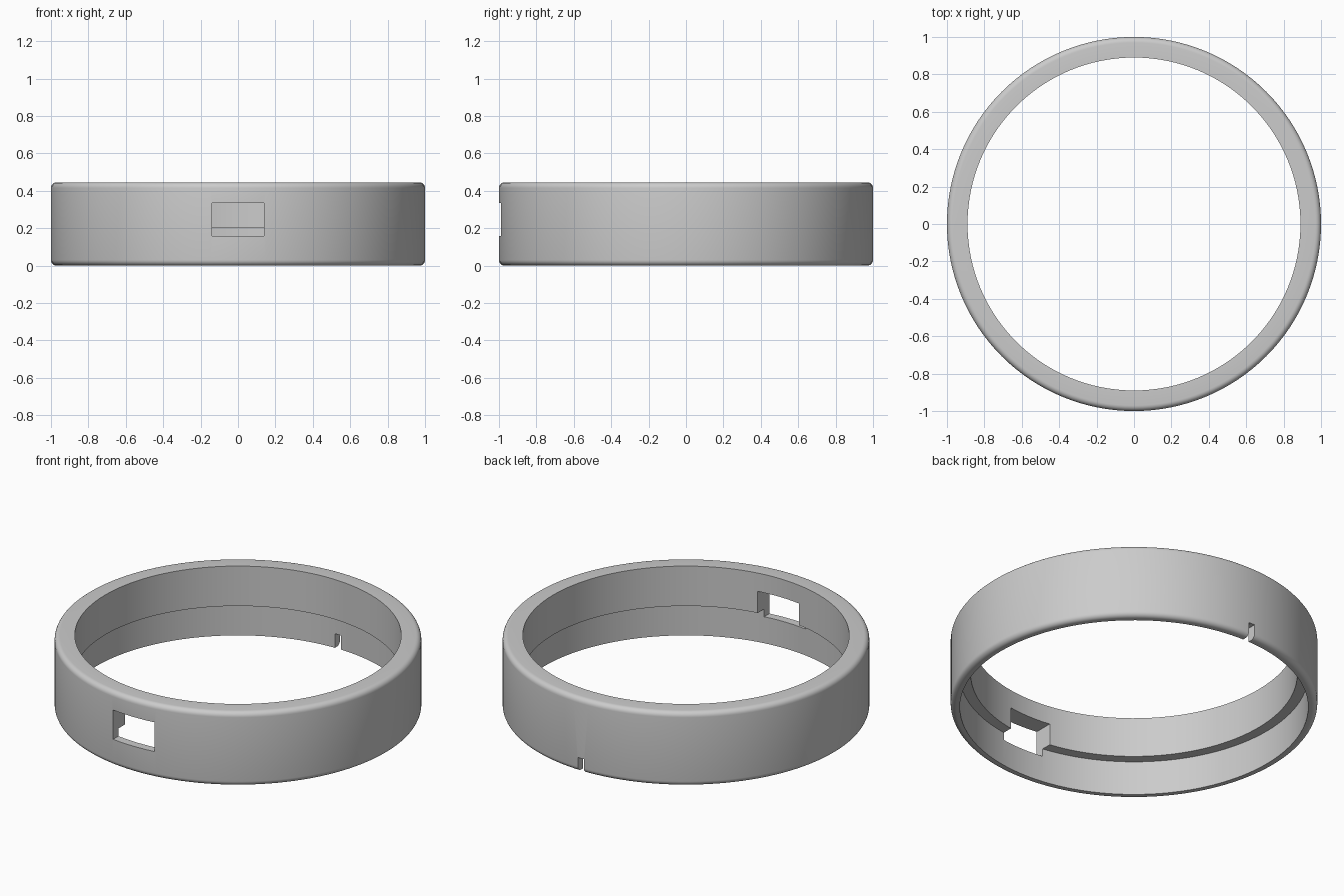
import bpy, bmesh, math
from mathutils import Matrix, Vector

cube = bpy.data.objects.get("Cube")
if cube:
    bpy.data.objects.remove(cube, do_unlink=True)

HEIGHT, OUTER, BORE, LOWER_BORE, LEDGE_Z, ROUND = 0.445, 1.0, 0.89, 0.95, 0.205, 0.03
SEGMENTS = 128

grey = bpy.data.materials.new("plain_grey")
grey.use_nodes = True
colour = (0.6, 0.6, 0.6, 1)
grey.diffuse_color = colour
grey.node_tree.nodes["Principled BSDF"].inputs["Base Color"].default_value = colour


def add_object(name, bm):
    bmesh.ops.recalc_face_normals(bm, faces=bm.faces)
    mesh = bpy.data.meshes.new(name)
    bm.to_mesh(mesh)
    bm.free()
    mesh.materials.append(grey)
    obj = bpy.data.objects.new(name, mesh)
    bpy.context.collection.objects.link(obj)
    return obj


def corner(z, start):
    """Quarter-round outer edge, as radius and height pairs."""
    angles = [math.radians(start + 15 * i) for i in range(7)]
    return [(OUTER - ROUND + ROUND * math.cos(a), z + ROUND * math.sin(a)) for a in angles]


def lathe(name, profile):
    bm = bmesh.new()
    rings = []
    for i in range(SEGMENTS):
        turn = Matrix.Rotation(math.tau * i / SEGMENTS, 3, 'Z')
        rings.append([bm.verts.new(turn @ Vector((r, 0, z))) for r, z in profile])
    n = len(profile)
    for i in range(SEGMENTS):
        a, b = rings[i], rings[(i + 1) % SEGMENTS]
        for j in range(n):
            k = (j + 1) % n
            bm.faces.new((a[j], b[j], b[k], a[k]))
    return add_object(name, bm)


def cut_box(target, name, centre, size):
    bm = bmesh.new()
    bmesh.ops.create_cube(bm, size=1)
    bmesh.ops.scale(bm, vec=size, verts=bm.verts)
    bmesh.ops.translate(bm, vec=centre, verts=bm.verts)
    cutter = add_object(name, bm)
    cutter.hide_render = True
    mod = target.modifiers.new(name, 'BOOLEAN')
    mod.operation, mod.solver, mod.object = 'DIFFERENCE', 'EXACT', cutter
    bpy.context.view_layer.objects.active = target
    bpy.ops.object.modifier_apply(modifier=mod.name)
    bpy.data.objects.remove(cutter, do_unlink=True)


# Ring body with a wider lower bore and an internal ledge
profile = [(LOWER_BORE, 0)] + corner(ROUND, -90) + corner(HEIGHT - ROUND, 0)
profile += [(BORE, HEIGHT), (BORE, LEDGE_Z), (LOWER_BORE, LEDGE_Z)]
ring = lathe("ring_body", profile)

# Front window and small notch in the back of the lower rim
cut_box(ring, "window_cutter", (0, -0.95, 0.247), (0.276, 0.4, 0.176))
cut_box(ring, "notch_cutter", (0, 0.97, 0.0325), (0.04, 0.2, 0.105))

# Smooth round walls, crisp edges
bpy.ops.object.select_all(action='DESELECT')
ring.select_set(True)
bpy.context.view_layer.objects.active = ring
bpy.ops.object.shade_smooth_by_angle(angle=math.radians(30))
